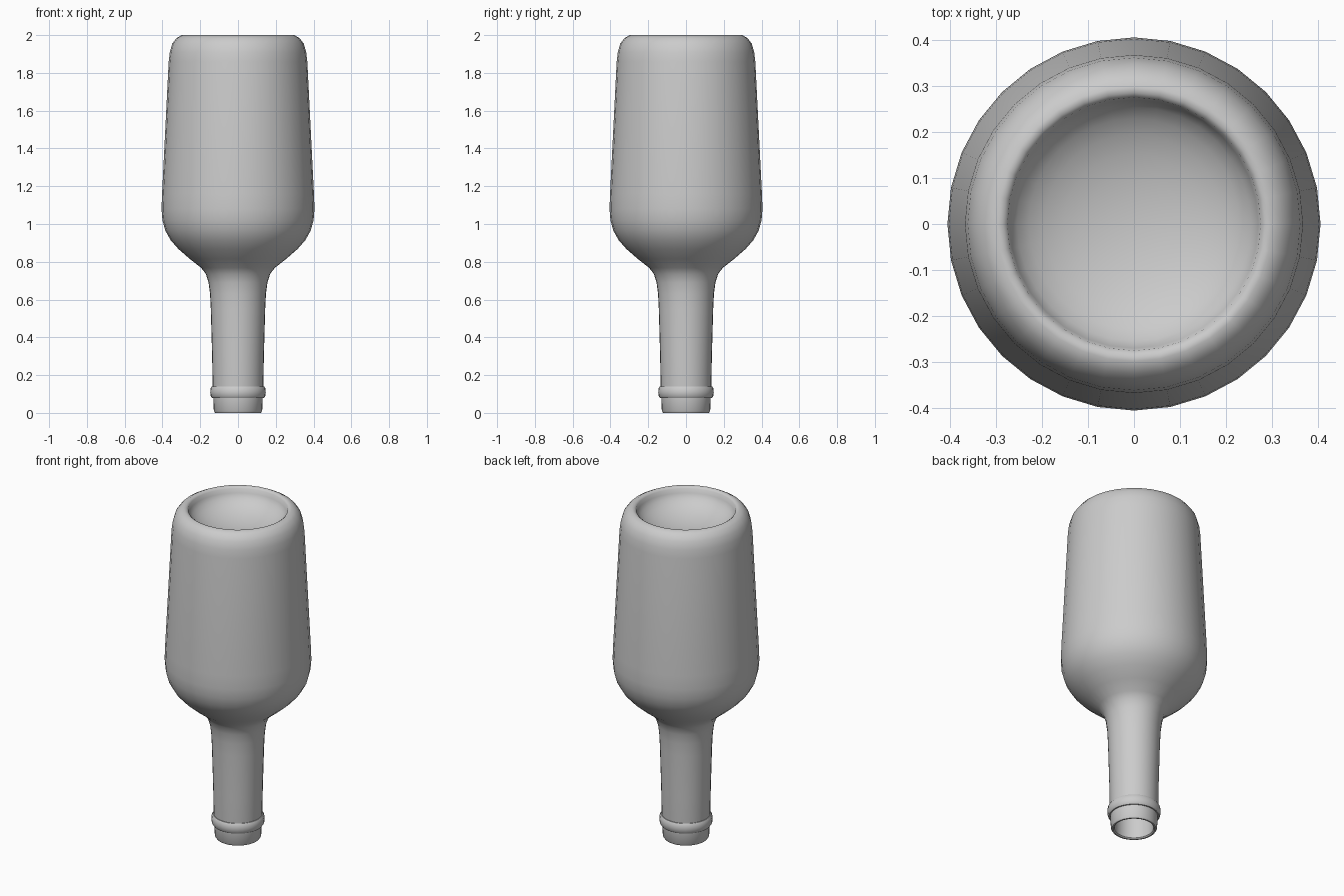
import bpy, bmesh, math

cube = bpy.data.objects.get("Cube")
if cube:
    bpy.data.objects.remove(cube, do_unlink=True)

SIDES = 32

glass = bpy.data.materials.new("grey_glass")
glass.use_nodes = True
glass.diffuse_color = (0.6, 0.6, 0.6, 1)
glass.node_tree.nodes["Principled BSDF"].inputs["Base Color"].default_value = (0.6, 0.6, 0.6, 1)


def lathe(name, profile, closed=False, angle=40):
    """Revolve (radius, height) points about z."""
    bm = bmesh.new()
    verts = [bm.verts.new((r, 0, z)) for r, z in profile]
    pairs = list(zip(verts, verts[1:]))
    if closed:
        pairs.append((verts[-1], verts[0]))
    edges = [bm.edges.new(p) for p in pairs]
    bmesh.ops.spin(bm, geom=verts + edges, cent=(0, 0, 0), axis=(0, 0, 1),
                   angle=math.tau, steps=SIDES, use_merge=True)
    bmesh.ops.remove_doubles(bm, verts=bm.verts, dist=0.0005)
    bmesh.ops.recalc_face_normals(bm, faces=bm.faces)
    mesh = bpy.data.meshes.new(name)
    bm.to_mesh(mesh)
    bm.free()
    mesh.materials.append(glass)
    obj = bpy.data.objects.new(name, mesh)
    bpy.context.collection.objects.link(obj)
    bpy.ops.object.select_all(action="DESELECT")
    obj.select_set(True)
    bpy.context.view_layer.objects.active = obj
    bpy.ops.object.shade_smooth_by_angle(angle=math.radians(angle))
    return obj


# Inverted bottle: mouth, neck, shoulder, tapered body and rounded base edge
outer = [(0.108, 0.006), (0.114, 0), (0.122, 0), (0.128, 0.01), (0.131, 0.08),
         (0.134, 0.14), (0.137, 0.3), (0.144, 0.55), (0.148, 0.63), (0.156, 0.69),
         (0.17, 0.735), (0.195, 0.768), (0.255, 0.815), (0.315, 0.867),
         (0.357, 0.915), (0.385, 0.965), (0.4, 1.02), (0.405, 1.08),
         (0.402, 1.16), (0.367, 1.86), (0.361, 1.91), (0.348, 1.955),
         (0.325, 1.985), (0.298, 2.0), (0.285, 1.998)]

# Domed hollow pressed into the base
DENT = 0.13
dent = [(0.275 * math.cos(t), 1.99 - DENT * math.sin(t))
        for t in (math.pi / 2 * i / 8 for i in range(9))]

# Hollow inside, from the base down to the mouth
inner = [(0, 1.82), (0.2, 1.86), (0.31, 1.93), (0.335, 1.86), (0.375, 1.1),
         (0.355, 0.99), (0.29, 0.89), (0.16, 0.78), (0.122, 0.65), (0.108, 0.1)]
lathe("bottle", outer + dent + inner, closed=True)

# Raised collar around the neck
collar = [(0.12, 0.08), (0.138, 0.08), (0.145, 0.09), (0.147, 0.11),
          (0.145, 0.13), (0.138, 0.141), (0.12, 0.141)]
lathe("neck_collar", collar, closed=True)
